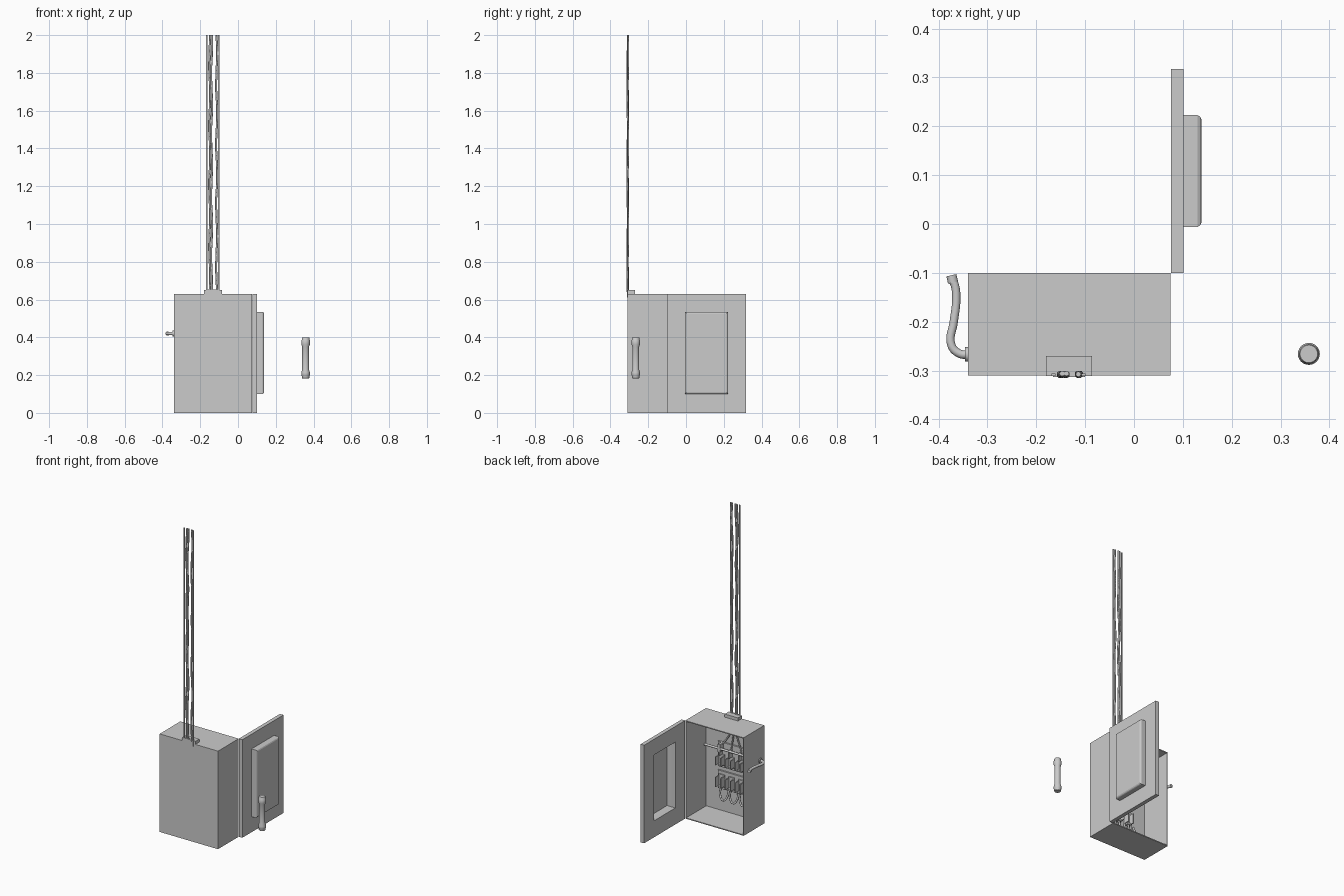
import bpy, bmesh, math
from mathutils import Vector

if "Cube" in bpy.data.objects:
    bpy.data.objects.remove(bpy.data.objects["Cube"])


def finish(bm, name, smooth=False):
    bmesh.ops.recalc_face_normals(bm, faces=bm.faces)
    me = bpy.data.meshes.new(name)
    bm.to_mesh(me)
    bm.free()
    ob = bpy.data.objects.new(name, me)
    bpy.context.collection.objects.link(ob)
    if smooth:
        bpy.ops.object.select_all(action='DESELECT')
        ob.select_set(True)
        bpy.context.view_layer.objects.active = ob
        bpy.ops.object.shade_smooth_by_angle(angle=math.radians(35))
    return ob


def box(name, x0, x1, y0, y1, z0, z1):
    bm = bmesh.new()
    bmesh.ops.create_cube(bm, size=1)
    for v in bm.verts:
        v.co = ((x0 + x1) / 2 + v.co.x * (x1 - x0), (y0 + y1) / 2 + v.co.y * (y1 - y0),
                (z0 + z1) / 2 + v.co.z * (z1 - z0))
    return finish(bm, name)


def loft(name, rings):
    """Bridge loops of points in order and cap both ends."""
    bm = bmesh.new()
    loops = [[bm.verts.new(p) for p in r] for r in rings]
    n = len(loops[0])
    for a, b in zip(loops, loops[1:]):
        for i in range(n):
            j = (i + 1) % n
            bm.faces.new((a[i], a[j], b[j], b[i]))
    bm.faces.new(loops[0])
    bm.faces.new(loops[-1])
    return finish(bm, name)


def rect_y(y, x0, x1, z0, z1):
    return [(x0, y, z0), (x1, y, z0), (x1, y, z1), (x0, y, z1)]


def rect_x(x, y0, y1, z0, z1, r=0):
    return [(x, y0 + r, z0 + r), (x, y1 - r, z0 + r), (x, y1 - r, z1 - r), (x, y0 + r, z1 - r)]


def lathe(name, profile, origin, axis='Z', seg=24):
    bm = bmesh.new()
    rings = []
    for r, h in profile:
        ring = []
        for i in range(seg):
            a = 2 * math.pi * i / seg
            p = Vector((r * math.cos(a), r * math.sin(a), h))
            if axis == 'X':
                p = Vector((p.z, p.x, p.y))
            ring.append(bm.verts.new(p + Vector(origin)))
        rings.append(ring)
    for a, b in zip(rings, rings[1:]):
        for i in range(seg):
            j = (i + 1) % seg
            bm.faces.new((a[i], a[j], b[j], b[i]))
    bm.faces.new(rings[0])
    bm.faces.new(rings[-1])
    return finish(bm, name, True)


def tube(name, pts, r, radii=None, res=2):
    cu = bpy.data.curves.new(name, 'CURVE')
    cu.dimensions = '3D'
    cu.bevel_depth = r
    cu.bevel_resolution = res
    cu.resolution_u = 6
    cu.use_fill_caps = True
    sp = cu.splines.new('BEZIER')
    sp.bezier_points.add(len(pts) - 1)
    for i, (b, p) in enumerate(zip(sp.bezier_points, pts)):
        b.co = p
        b.handle_left_type = b.handle_right_type = 'AUTO'
        b.radius = radii[i] if radii else 1
    ob = bpy.data.objects.new(name, cu)
    bpy.context.collection.objects.link(ob)
    return ob


# Cabinet shell, open towards +y
X0, X1, H, T = -0.34, 0.075, 0.63, 0.006
loft("cabinet", [rect_y(-0.31, X0, X1, 0, H), rect_y(-0.10, X0, X1, 0, H),
                 rect_y(-0.10, X0 + T, X1 - T, T, H - T), rect_y(-0.304, X0 + T, X1 - T, T, H - T)])

# Open door with a pressed-out panel, hollow on its inner side
P = (-0.006, 0.223, 0.10, 0.535)
loft("door", [rect_x(0.132, *P, 0.008), rect_x(0.104, *P, 0.006), rect_x(0.076, *P, 0.006),
              rect_x(0.076, -0.10, 0.317, 0, H), rect_x(0.101, -0.10, 0.317, 0, H),
              rect_x(0.101, *P), rect_x(0.130, *P), rect_x(0.135, *P, 0.003), rect_x(0.138, *P, 0.009)])

# Cable clamp on the top edge
box("clamp", -0.18, -0.086, -0.311, -0.27, 0.628, 0.65)
box("clamp_lip", -0.166, -0.10, -0.313, -0.305, 0.612, 0.652)

# Incoming service strips and wires
for i, x in enumerate((-0.165, -0.103)):
    box(f"cable_strip_{i}", x - 0.004, x + 0.004, -0.311, -0.306, 0.64, 2.0)
for i, x in enumerate((-0.150, -0.140, -0.113)):
    pts = [(x + 0.003 * math.sin(k * 1.9 + i), -0.308 + 0.002 * math.cos(k * 1.3 + i), 0.64 + 1.36 * k / 14)
           for k in range(15)]
    tube(f"cable_wire_{i}", pts, 0.0055)

# Switch lever outside the left wall
LZ = 0.42
lathe("lever_flange", [(0.015, -0.005), (0.015, 0.002), (0.010, 0.006)], (-0.341, -0.267, LZ), 'X')
tube("lever", [(-0.335, -0.267, LZ), (-0.356, -0.266, LZ), (-0.374, -0.248, LZ), (-0.369, -0.20, LZ),
               (-0.364, -0.155, LZ), (-0.367, -0.125, LZ), (-0.372, -0.115, LZ)], 0.0085, res=4)
tube("lever_tip", [(-0.3705, -0.12, LZ), (-0.374, -0.105, LZ)], 0.0105, res=4)

# Switch mechanism: crossbar and backplates
lathe("crossbar", [(0.007, -0.34), (0.007, 0.055)], (0, -0.267, LZ), 'X', 12)
box("crossbar_bracket", -0.06, -0.045, -0.304, -0.258, 0.40, 0.45)
box("upper_plate", -0.23, -0.02, -0.304, -0.294, 0.29, 0.45)
box("lower_plate", -0.23, -0.02, -0.304, -0.294, 0.15, 0.265)


# U-shaped fuse holders in two rows of three, with jumper wires below
def holder(name, x, z0, z1):
    box(name + "_base", x - 0.020, x + 0.020, -0.296, -0.286, z0, z1)
    for s in (-1, 1):
        box(f"{name}_prong_{s}", x + s * 0.018 - 0.003, x + s * 0.018 + 0.003, -0.288, -0.252,
            z0 + 0.008, z1 - 0.008)
    box(name + "_stop", x - 0.012, x + 0.012, -0.288, -0.270, z0, z0 + 0.012)


for i, x in enumerate((-0.05, -0.12, -0.19)):
    holder(f"upper_holder_{i}", x, 0.305, 0.375)
    holder(f"lower_holder_{i}", x, 0.165, 0.245)
    box(f"switch_blade_{i}", x - 0.004, x + 0.004, -0.294, -0.262, 0.375, 0.425)
    tube(f"jumper_wire_{i}", [(x, -0.28, 0.165), (x - 0.006, -0.268, 0.12), (x - 0.03, -0.265, 0.095),
                              (x - 0.05, -0.275, 0.12), (x - 0.05, -0.292, 0.17)], 0.006)

# Wires from the clamp down to the switch
for i, x in enumerate((-0.150, -0.132, -0.113)):
    tube(f"inner_wire_{i}", [(x, -0.296, 0.63), (x, -0.296, 0.54), ((-0.19, -0.12, -0.05)[i], -0.290, 0.43)], 0.005)

# Loose cartridge fuse
lathe("fuse", [(0.017, 0.182), (0.020, 0.186), (0.020, 0.195), (0.0225, 0.199), (0.0225, 0.214),
               (0.018, 0.230), (0.018, 0.350), (0.0225, 0.362), (0.0225, 0.384), (0.020, 0.388),
               (0.020, 0.397), (0.018, 0.400)], (0.358, -0.266, 0))
